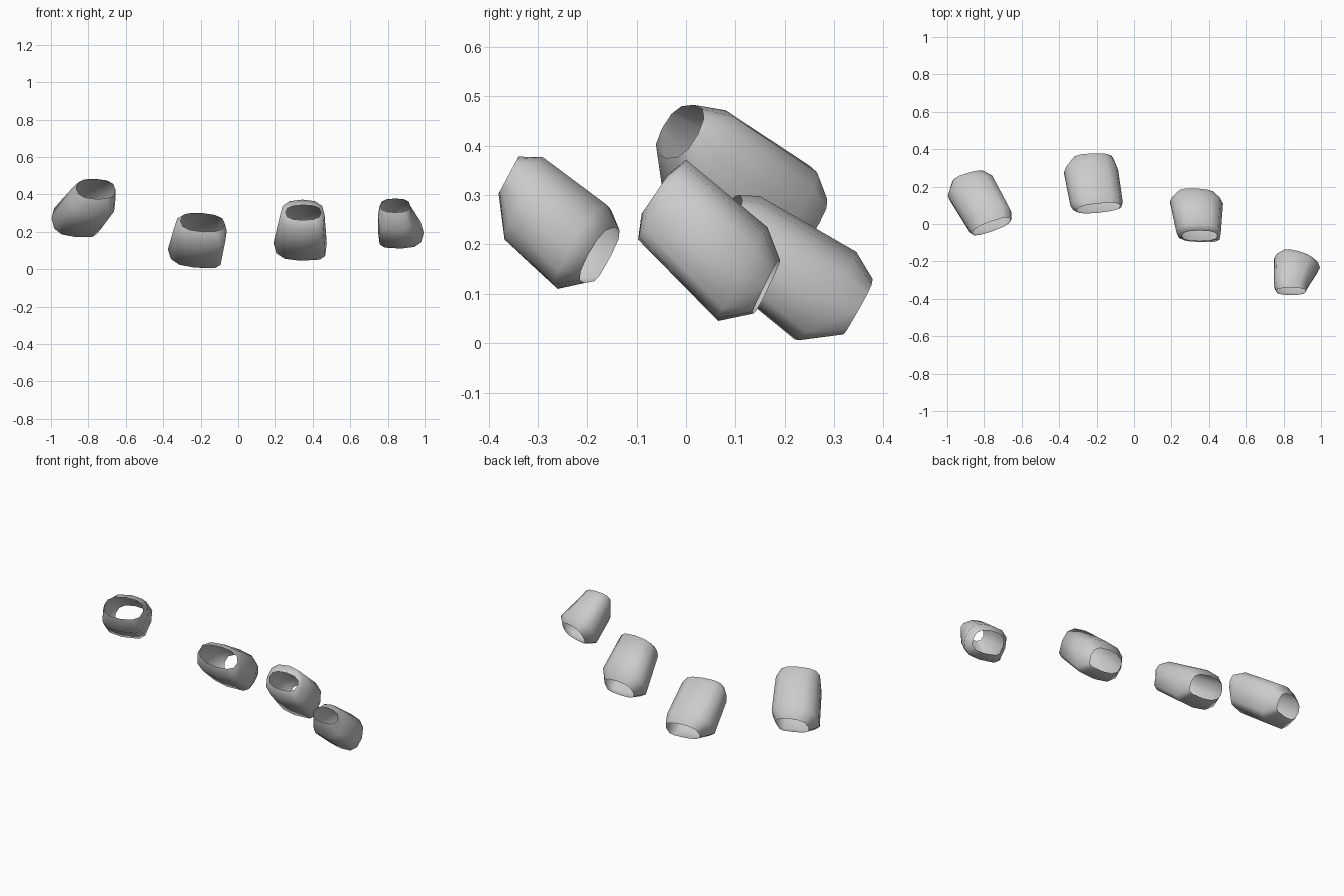
import bpy, bmesh
from math import sin, cos, pi, copysign
from mathutils import Vector

if "Cube" in bpy.data.objects:
    bpy.data.objects.remove(bpy.data.objects["Cube"])

SIDES = 12


def soft(v, power):
    """Pushes a circle towards a rounded square."""
    return copysign(abs(v) ** power, v) if abs(v) > 1e-6 else 0.0


def sleeve(name, rings, yaw_front, yaw_back, roll=0.0, corner=1):
    """Open tube lofted through rings of (x centre, half width, top y, top z, bottom y, bottom z).
    corner: side (+1 right, -1 left) on which the underside is squarer."""
    bm = bmesh.new()
    loops = []
    for i, (x, w, ty, tz, by, bz) in enumerate(rings):
        yaw = yaw_front + (yaw_back - yaw_front) * i / (len(rings) - 1)
        centre = Vector((x, (ty + by) / 2, (tz + bz) / 2))
        side = Vector((w, w * yaw, w * roll))
        up = Vector((0, (ty - by) / 2, (tz - bz) / 2))
        loop = []
        for k in range(SIDES):
            c, s = cos(2 * pi * k / SIDES), sin(2 * pi * k / SIDES)
            power = 0.45 if s < -0.1 and c * corner > 0.1 and i > 0 else 0.8
            loop.append(bm.verts.new(centre + side * soft(c, power) + up * soft(s, power)))
        loops.append(loop)
    for a, b in zip(loops, loops[1:]):
        for k in range(SIDES):
            n = (k + 1) % SIDES
            bm.faces.new((a[k], a[n], b[n], b[k]))
    bmesh.ops.recalc_face_normals(bm, faces=bm.faces)
    # make sure the normals of the open tube point outwards
    mid = sum((v.co for v in bm.verts), Vector()) / len(bm.verts)
    if sum(f.normal.dot(f.calc_center_median() - mid) for f in bm.faces) < 0:
        bmesh.ops.reverse_faces(bm, faces=bm.faces)
    for f in bm.faces:
        f.smooth = True
    mesh = bpy.data.meshes.new(name)
    bm.to_mesh(mesh)
    bm.free()
    obj = bpy.data.objects.new(name, mesh)
    bpy.context.collection.objects.link(obj)


# far left sleeve, turned outwards
sleeve("left_sleeve", [
    (-0.76, 0.105, 0.015, 0.483, -0.04, 0.375),
    (-0.775, 0.12, 0.08, 0.472, -0.03, 0.29),
    (-0.87, 0.127, 0.25, 0.36, 0.13, 0.172),
    (-0.885, 0.09, 0.275, 0.30, 0.215, 0.195)], 0.35, 0.28, -0.05)

# widest sleeve, left of centre
sleeve("centre_left_sleeve", [
    (-0.19, 0.118, 0.11, 0.30, 0.06, 0.20),
    (-0.20, 0.14, 0.15, 0.298, 0.065, 0.135),
    (-0.23, 0.145, 0.345, 0.185, 0.22, 0.008),
    (-0.22, 0.11, 0.378, 0.13, 0.315, 0.02)], 0.1, 0.03, -0.07)

# sleeve right of centre
sleeve("centre_right_sleeve", [
    (0.35, 0.095, -0.035, 0.343, -0.09, 0.262),
    (0.345, 0.118, 0.0, 0.372, -0.097, 0.21),
    (0.333, 0.142, 0.165, 0.235, 0.065, 0.045),
    (0.335, 0.10, 0.19, 0.17, 0.137, 0.06)], 0.0, -0.05)

# smallest sleeve, far right
sleeve("right_sleeve", [
    (0.84, 0.08, -0.34, 0.378, -0.38, 0.303),
    (0.838, 0.09, -0.29, 0.377, -0.368, 0.21),
    (0.872, 0.123, -0.16, 0.28, -0.26, 0.11),
    (0.88, 0.085, -0.145, 0.235, -0.205, 0.122)], 0.0, -0.28, 0.0, -1)
